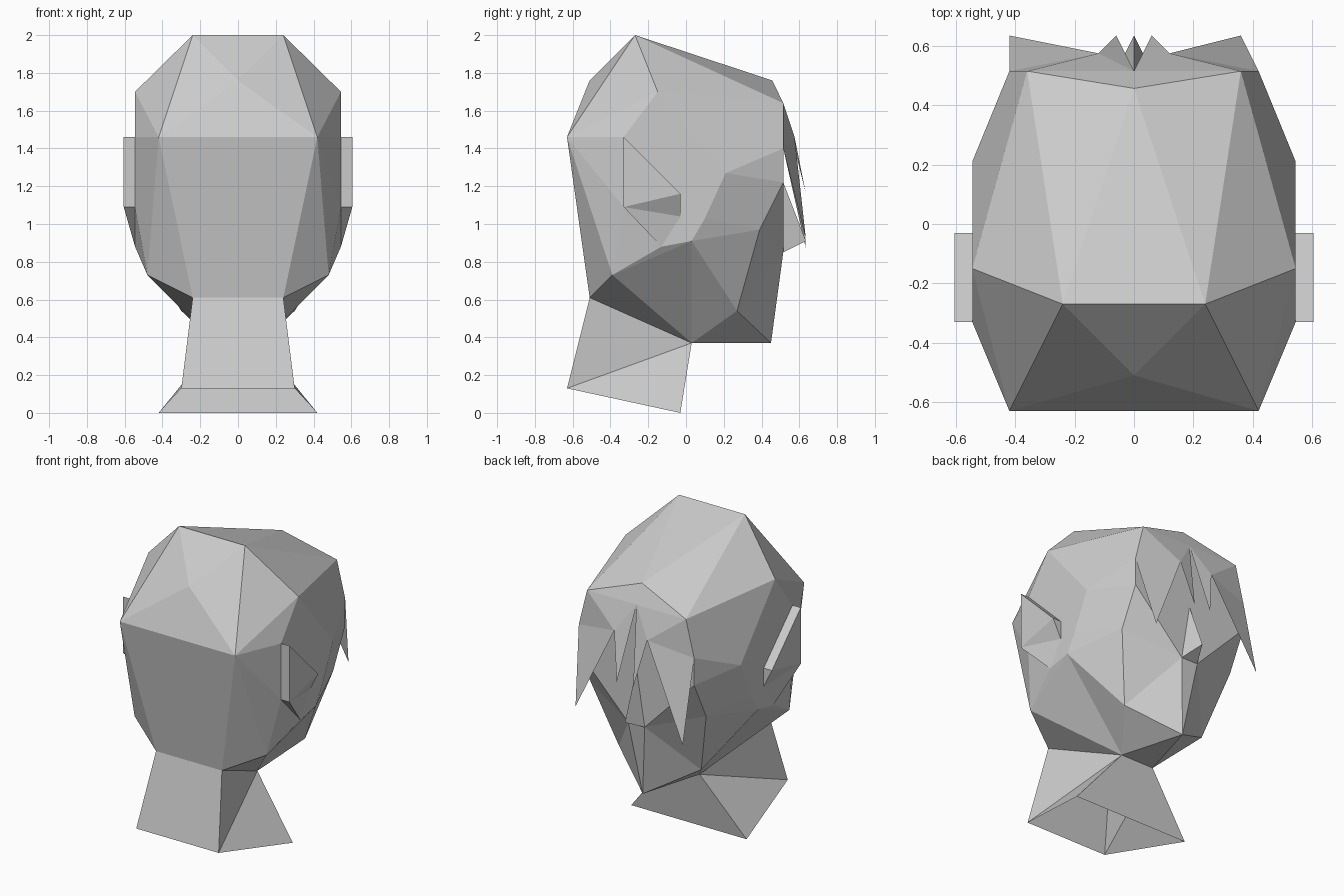
import bpy, bmesh
from mathutils import Vector

old = bpy.data.objects.get("Cube")
if old:
    bpy.data.objects.remove(old, do_unlink=True)

# One plain grey material
grey = bpy.data.materials.new("light grey")
grey.use_nodes = True
colour = (0.6, 0.6, 0.6, 1)
grey.diffuse_color = colour
grey.node_tree.nodes["Principled BSDF"].inputs["Base Color"].default_value = colour

side, front = 0.545, 0.515   # flat cheek plane and flat face plane
tip_y = 0.635                # how far the nose and hair tips reach

# Corner points shared by neighbouring parts (left half and centre line)
corner = dict(
    crown=(0.24, -0.27, 2), crown_mid=(0, -0.27, 2),
    nape=(0.42, -0.63, 1.46), nape_mid=(0, -0.63, 1.46),
    back_mid=(0, -0.51, 1.76), temple=(side, -0.15, 1.7),
    hairline=(0.36, front, 1.64), hairline_mid=(0, front, 1.64),
    top_mid=(0, 0.457, 1.76),
    neck_back=(0.24, -0.51, 0.61), neck_mid=(0, -0.51, 0.61),
    skull_base=(0.48, -0.39, 0.73),
    ear_top=(side, -0.33, 1.46), ear_back=(side, -0.33, 1.09),
    lobe=(side, -0.13, 0.88), ear_low=(side, -0.03, 1.04),
    ear_front=(side, -0.03, 1.16),
    hinge=(side, 0.03, 0.91), cheek=(side, 0.1, 1.03),
    cheekbone=(side, 0.21, 1.27),
    brow=(0.42, front, 1.4), brow_mid=(0, front, 1.4),
    eye=(0.42, front, 1.22), bridge=(0, front, 1.22),
    nostril=(0.06, front, 0.85), nose_base=(0, front, 0.85),
    nose_tip=(0, tip_y, 0.91),
    jaw=(0.42, 0.39, 0.97), chin_side=(0.3, 0.27, 0.54),
    chin=(0, 0.45, 0.37),
    throat=(0.12, 0.03, 0.37), throat_mid=(0, 0.03, 0.37),
)


def build(name, faces, pivot, mirror=True, points=corner):
    """Make a faceted shell; every face is turned away from the pivot."""
    bm = bmesh.new()
    made = {}
    for words in faces:
        keys = words.split()
        for k in keys:
            if k not in made:
                made[k] = bm.verts.new(points[k])
        face = bm.faces.new([made[k] for k in keys])
        face.normal_update()
        if face.normal.dot(face.calc_center_median() - Vector(pivot)) < 0:
            face.normal_flip()
    mesh = bpy.data.meshes.new(name)
    bm.to_mesh(mesh)
    bm.free()
    mesh.materials.append(grey)
    ob = bpy.data.objects.new(name, mesh)
    bpy.context.collection.objects.link(ob)
    if mirror:
        mod = ob.modifiers.new("Mirror", "MIRROR")
        mod.use_clip = True
    return ob


# Skull: top, back and sides
build("skull", [
    "crown crown_mid top_mid", "crown top_mid hairline",
    "top_mid hairline hairline_mid",
    "crown crown_mid back_mid", "crown back_mid nape",
    "nape back_mid nape_mid", "nape nape_mid neck_mid neck_back",
    "crown nape temple", "nape temple ear_top",
    "nape ear_top ear_back", "nape ear_back skull_base",
    "nape skull_base neck_back",
    "crown temple hairline", "temple hairline cheekbone",
    "hairline cheekbone brow",
    "temple cheekbone cheek hinge lobe ear_back ear_top",
    "ear_back lobe skull_base", "lobe hinge skull_base",
], (0, 0, 1.2))

# Face and jaw
build("face", [
    "hairline hairline_mid brow_mid brow", "brow brow_mid bridge eye",
    "cheekbone brow eye", "cheekbone eye jaw", "cheekbone jaw cheek",
    "cheek jaw hinge", "hinge jaw chin_side",
    "eye bridge nostril", "eye nostril jaw",
    "bridge nostril nose_base",
    "jaw nostril chin_side", "nostril chin chin_side",
    "nostril nose_base chin",
    "hinge chin_side throat", "hinge throat skull_base",
    "skull_base throat neck_back",
    "chin_side chin throat", "chin throat throat_mid",
], (0, 0, 0.95))

# Nose wedge
build("nose", ["bridge nostril nose_tip", "nostril nose_base nose_tip"],
      (0, 0.5, 0.95))

# Ears: wedges standing off the cheek plane
ear = dict(corner)
for k in ("ear_top", "ear_back", "ear_front"):
    x, y, z = corner[k]
    ear["out_" + k] = (x + 0.06, y, z)
build("ears", [
    "out_ear_top out_ear_back out_ear_front",
    "ear_top out_ear_top out_ear_front ear_front",
    "ear_top out_ear_top out_ear_back ear_back",
    "out_ear_back out_ear_front ear_low",
    "out_ear_front ear_front ear_low",
    "out_ear_back ear_low lobe", "out_ear_back lobe ear_back",
], (0.53, -0.2, 1.15), points=ear)

# Neck: open tube flaring to the shoulders
neck = dict(corner, collar_back=(0.3, -0.63, 0.13), collar_mid=(0, -0.63, 0.13),
            collar_front=(0.42, -0.03, 0), collar_front_mid=(0, -0.03, 0))
build("neck", [
    "neck_back neck_mid collar_mid collar_back",
    "neck_back collar_back throat", "collar_back collar_front throat",
    "throat throat_mid collar_front_mid collar_front",
], (0, -0.25, 0.3), points=neck)

# Fringe: thin sheets with one long and one short lock per side
for name, s, long_x, long_z in (("fringe_left", 1, 0.36, 0.92),
                                ("fringe_right", -1, 0.42, 0.87)):
    hair = {k: (s * corner[k][0],) + corner[k][1:]
            for k in ("hairline", "hairline_mid", "brow")}
    hair["parting"] = (s * 0.12, 0.575, 1.46)
    hair["long_tip"] = (s * long_x, tip_y, long_z)
    hair["short_tip"] = (s * 0.06, tip_y, 1.16)
    build(name, [
        "hairline hairline_mid parting", "hairline parting brow",
        "brow parting long_tip", "hairline_mid parting short_tip",
    ], (0, 0, 1.2), mirror=False, points=hair)
